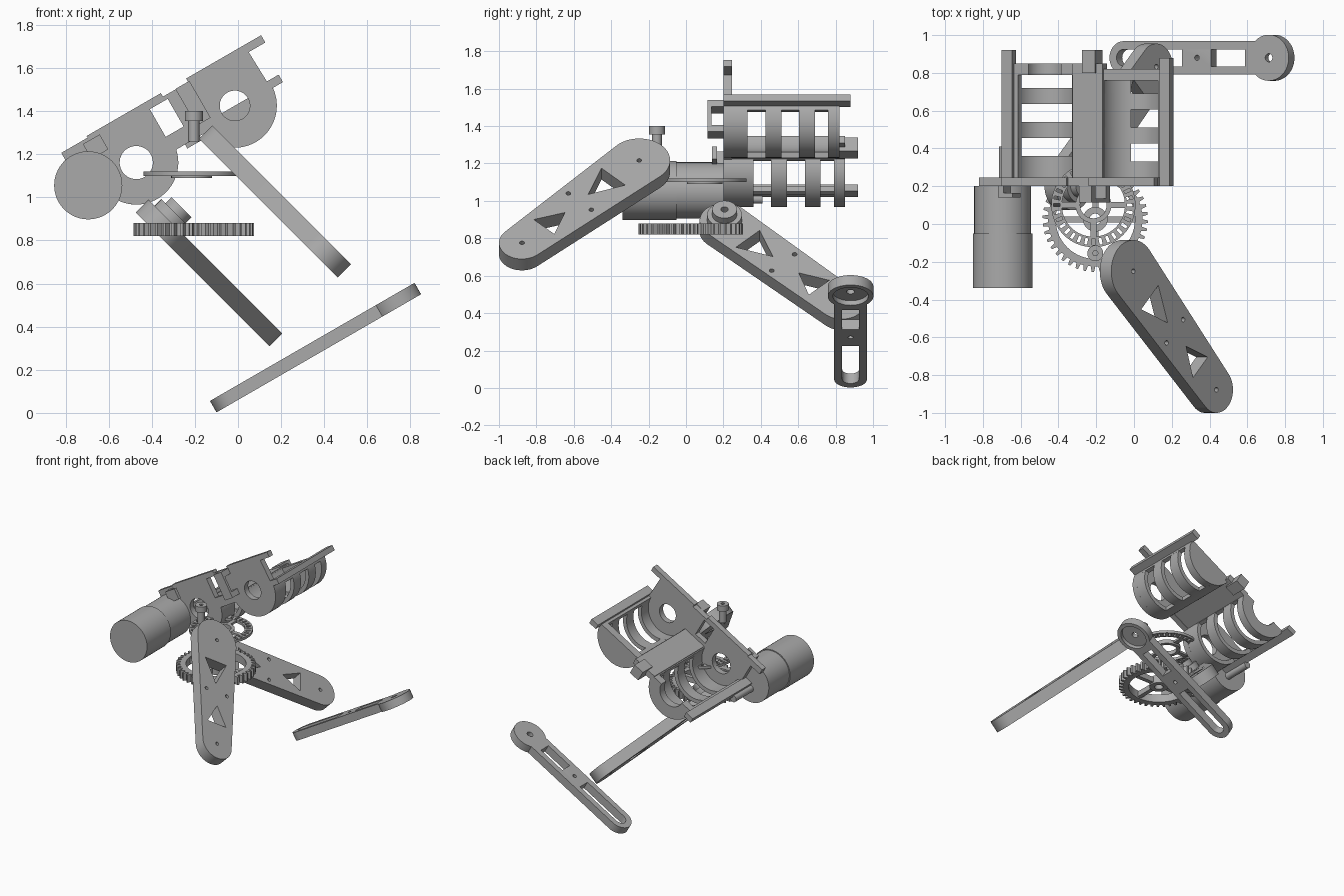
import bpy, bmesh
from math import cos, sin, pi, radians, acos, sqrt
from mathutils import Vector, Matrix

if "Cube" in bpy.data.objects:
    bpy.data.objects.remove(bpy.data.objects["Cube"])

grey = bpy.data.materials.new("plain grey")
grey.use_nodes = True
COLOUR = (0.4, 0.4, 0.4, 1)
grey.diffuse_color = COLOUR
grey.node_tree.nodes["Principled BSDF"].inputs["Base Color"].default_value = COLOUR
parts = []


# ---- helpers ----
def frame(x_axis, y_axis, origin=(0, 0, 0)):
    x, y = Vector(x_axis).normalized(), Vector(y_axis).normalized()
    m = Matrix((x, y, x.cross(y))).transposed().to_4x4()
    m.translation = Vector(origin)
    return m


def arc(cx, cy, r, a0=0, a1=360, n=40):
    full = abs(a1 - a0) == 360
    count = n if full else n + 1
    angles = [radians(a0 + (a1 - a0) * i / n) for i in range(count)]
    return [(cx + r * cos(a), cy + r * sin(a)) for a in angles]


def rect(x0, x1, y0, y1):
    return [(x0, y0), (x1, y0), (x1, y1), (x0, y1)]


def band(cx, cy, r0, r1, a0, a1, n=24):
    return arc(cx, cy, r1, a0, a1, n) + arc(cx, cy, r0, a1, a0, n)


def prism(name, loops, place, lo, hi):
    """Extrude an outline (first loop) with holes (other loops) along local z."""
    curve = bpy.data.curves.new(name, "CURVE")
    curve.dimensions = "2D"
    curve.fill_mode = "BOTH"
    curve.extrude = (hi - lo) / 2
    for loop in loops:
        spline = curve.splines.new("POLY")
        spline.points.add(len(loop) - 1)
        for p, (x, y) in zip(spline.points, loop):
            p.co = (x, y, 0, 1)
        spline.use_cyclic_u = True
    temp = bpy.data.objects.new(name + " outline", curve)
    bpy.context.scene.collection.objects.link(temp)
    deps = bpy.context.evaluated_depsgraph_get()
    mesh = bpy.data.meshes.new_from_object(temp.evaluated_get(deps))
    bpy.data.objects.remove(temp)
    bm = bmesh.new()
    bm.from_mesh(mesh)
    bmesh.ops.remove_doubles(bm, verts=bm.verts, dist=1e-5)
    bmesh.ops.recalc_face_normals(bm, faces=bm.faces)
    bm.transform(place @ Matrix.Translation((0, 0, (lo + hi) / 2)))
    bm.to_mesh(mesh)
    bm.free()
    mesh.materials.clear()
    mesh.materials.append(grey)
    obj = bpy.data.objects.new(name, mesh)
    bpy.context.scene.collection.objects.link(obj)
    parts.append(obj)
    return obj


C30, S30 = cos(pi / 6), sin(pi / 6)
FLAT = frame((1, 0, 0), (0, 1, 0))
UPRIGHT = frame((1, 0, 0), (0, 0, 1))             # depth runs along -y
TILTED = frame((C30, 0, S30), (-S30, 0, C30))     # depth runs along -y


def tilted(name, loops, y0, y1):
    return prism(name, loops, TILTED, -y1, -y0)


def upright(name, loops, y0, y1):
    return prism(name, loops, UPRIGHT, -y1, -y0)


# ---- motor ----
upright("motor_can", [arc(-0.695, 1.056, 0.158, n=64)], -0.34, -0.05)
upright("motor_gearbox", [arc(-0.695, 1.056, 0.151, n=64)], -0.05, 0.2)
upright("motor_shaft", [arc(-0.69, 1.01, 0.025, n=24)], 0.2, 0.41)

# ---- holder face plate ----
LOW, HIGH, MID, R, WALL = 0.172, 0.70, 1.242, 0.195, 0.03
outline = [(-0.02, 1.41), (-0.107, 1.41), (-0.107, 1.455), (0.034, 1.455), (0.034, 1.464),
           (0.432, 1.464), (0.432, 1.445), (0.567, 1.445), (0.567, 1.464), (0.969, 1.464),
           (0.969, 1.425), (0.88, 1.425), (0.885, 1.265), (0.948, 1.265), (0.948, 1.225)]
outline += arc(HIGH, MID, R, -5, -168, 32) + arc(LOW, MID, R, -12, -175, 32)
outline += [(-0.08, 1.225), (-0.08, 1.265), (-0.02, 1.265)]
tilted("face_plate", [outline, arc(LOW, MID, 0.077), arc(HIGH, MID, 0.07),
                      rect(0.35, 0.446, 1.277, 1.425)], 0.2, 0.245)


# ---- slotted half-round cradles ----
def cradle(name, u, shift, solid_end, end_hole):
    ribs = [(0.24, 0.36), (0.455, 0.54), (0.635, 0.72), (0.79, 0.85)]
    for i, (y0, y1) in enumerate(ribs):
        tilted(f"{name}_rib_{i + 1}", [band(u, MID, R - WALL, R, -180, 0)],
               max(y0 + shift, 0.24), y1 + shift)
    for side, a0, a1 in (("left", -180, solid_end), ("right", -12, 0)):
        tilted(f"{name}_wall_{side}", [band(u, MID, R - WALL, R, a0, a1, 12)],
               0.24, 0.82 + shift)
    end = arc(u, MID, R - 0.01, -180, 0, 32)
    if end_hole:
        end = band(u, MID, end_hole, R - 0.01, -180, 0)
    tilted(f"{name}_end", [end], 0.79 + shift, 0.85 + shift)


cradle("lower_cradle", LOW, 0, -168, 0.1)
cradle("upper_cradle", HIGH, -0.03, -120, 0)
tilted("lower_rail", [rect(-0.08, -0.015, 1.225, 1.265)], 0.24, 0.92)
tilted("upper_rail", [rect(0.885, 0.948, 1.225, 1.265)], 0.2, 0.88)
tilted("middle_deck", [rect(0.345, 0.53, 1.205, 1.25)], 0.24, 0.85)
tilted("deck_stub", [rect(0.41, 0.49, 1.18, 1.262)], 0.8, 0.92)

# ---- clips on the face plate ----
tilted("middle_clip_flange", [rect(0.5, 0.575, 1.25, 1.447)], 0.115, 0.135)
tilted("middle_clip_top_web", [rect(0.5, 0.575, 1.405, 1.447)], 0.135, 0.2)
tilted("middle_clip_bottom_web", [rect(0.5, 0.575, 1.25, 1.29)], 0.135, 0.2)
tilted("motor_clip_web", [rect(0.0, 0.035, 1.36, 1.44)], 0.15, 0.2)
tilted("motor_clip_flange", [rect(0.0, 0.09, 1.36, 1.44)], 0.14, 0.165)

# ---- spur gear ----
GX, GY, TEETH = -0.205, 0.025, 40
tooth_loop = []
for i in range(TEETH):
    for step, r in ((0, 0.25), (0.4, 0.25), (0.55, 0.279), (0.85, 0.279)):
        a = 2 * pi * (i + step) / TEETH
        tooth_loop.append((GX + r * cos(a), GY + r * sin(a)))
prism("spur_gear_rim", [tooth_loop, arc(GX, GY, 0.21, n=56)], FLAT, 0.82, 0.88)
prism("spur_gear_hub", [arc(GX, GY, 0.065), arc(GX, GY, 0.03)], FLAT, 0.82, 0.88)

# ---- crown gear ----
CX, CY, SLOTS = -0.215, 0.1, 32
slots = []
for i in range(SLOTS):
    turn = Matrix.Rotation(2 * pi * i / SLOTS, 2)
    corners = [turn @ Vector(p) for p in rect(0.178, 0.212, -0.008, 0.008)]
    slots.append([(CX + p.x, CY + p.y) for p in corners])
prism("crown_gear_rim", [arc(CX, CY, 0.223, n=64), arc(CX, CY, 0.167, n=64)] + slots,
      FLAT, 1.1, 1.12)
prism("crown_gear_hub", [arc(CX, CY, 0.095), arc(CX, CY, 0.07)], FLAT, 1.09, 1.12)

# spokes of both gears
for name, x, y, r0, r1, z0, z1 in (("spur", GX, GY, 0.055, 0.215, 0.83, 0.87),
                                   ("crown", CX, CY, 0.085, 0.172, 1.102, 1.118)):
    for i in range(4):
        turn = Matrix.Translation((x, y, 0)) @ Matrix.Rotation(pi / 2 * i, 4, "Z")
        prism(f"{name}_gear_spoke_{i + 1}", [rect(r0, r1, -0.016, 0.016)], turn, z0, z1)

# ---- pivot screw ----
prism("screw_head", [arc(-0.205, -0.155, 0.042), arc(-0.205, -0.155, 0.015, n=6)],
      FLAT, 1.355, 1.4)
prism("screw_shaft", [arc(-0.205, -0.155, 0.026, n=24)], FLAT, 1.26, 1.357)


# ---- tapered legs with triangular cutouts ----
def leg(name, a1, y1, a2, y2, r1, r2, lo, hi):
    k = sqrt(0.5)
    along = Vector((k * (a2 - a1), y2 - y1, -k * (a2 - a1)))
    length = along.length
    normal = Vector((k, 0, k))
    place = frame(along, normal.cross(along), (k * a1, y1, -k * a1))
    t = acos((r1 - r2) / length) * 180 / pi
    shape = arc(0, 0, r1, t, 360 - t, 32) + arc(length, 0, r2, -t, t, 24)
    cuts = [[(0.185, -0.1), (0.185, 0.08), (0.375, -0.01)],
            [(0.56, 0.0), (0.715, -0.08), (0.715, 0.075)]]
    for x, y in ((0, 0), (length, 0), (0.445, -0.09), (0.445, 0.084)):
        cuts.append(arc(x, y, 0.013, n=16))
    prism(name, [shape] + cuts, place, lo, hi)
    return place


leg("front_leg", -0.863, -0.25, -0.24, -0.877, 0.165, 0.123, 0.772, 0.858)
hip = leg("rear_leg", -0.86, 0.206, -0.237, 0.833, 0.133, 0.122, 0.322, 0.405)
prism("hip_washer", [arc(0, 0, 0.093), arc(0, 0, 0.02, n=20)], hip, 0.405, 0.45)
prism("hip_collar", [arc(0, 0, 0.066), arc(0, 0, 0.02, n=20)], hip, 0.45, 0.49)

# ---- slotted foot link ----
FOOT = frame((C30, 0, S30), (0, 1, 0), (0, 0.88, 0))
EYE = 0.889
join = arc(EYE, 0, 0.122, -134, 134, 40)
arm = arc(0.003, 0, 0.088, 90, 270, 24) + join
slot = arc(0.003, 0, 0.045, 90, 270, 16) + [(0.36, -0.045), (0.36, 0.045)]
link_cuts = [slot, rect(0.535, 0.745, -0.045, 0.045), arc(0.45, 0, 0.014, n=16)]
prism("foot_link", [arm] + link_cuts + [arc(EYE, 0, 0.095)], FOOT, 0.052, 0.113)
prism("foot_eye", [arc(EYE, 0, 0.095), arc(EYE, 0, 0.022, n=20)], FOOT, 0.08, 0.113)

# ---- shading ----
bpy.ops.object.select_all(action="DESELECT")
for obj in parts:
    obj.select_set(True)
bpy.context.view_layer.objects.active = parts[0]
bpy.ops.object.shade_smooth_by_angle()
